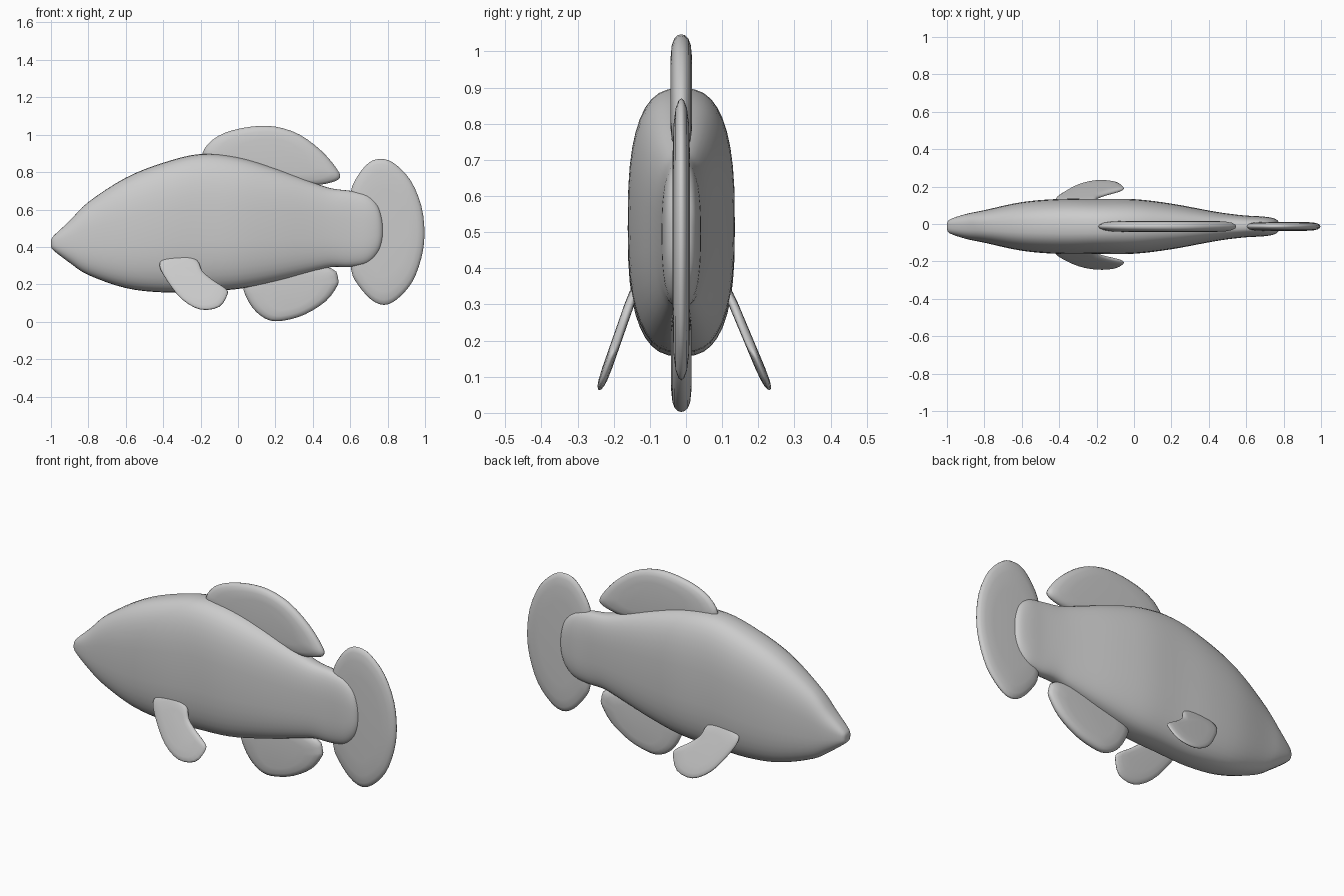
import bpy
import bmesh
from math import sin, cos, pi, copysign
from mathutils import Vector

if "Cube" in bpy.data.objects:
    bpy.data.objects.remove(bpy.data.objects["Cube"])

MID = -0.013  # y of the fish's centre plane

grey = bpy.data.materials.new("plain grey")
grey.use_nodes = True
COLOUR = (0.6, 0.6, 0.6, 1)
grey.diffuse_color = COLOUR
grey.node_tree.nodes["Principled BSDF"].inputs["Base Color"].default_value = COLOUR


def smooth_path(points, steps, closed):
    """Catmull-Rom curve through the points."""
    pts = [Vector(p) for p in points]
    n = len(pts)
    pick = (lambda i: pts[i % n]) if closed else (lambda i: pts[max(0, min(n - 1, i))])
    out = []
    for i in range(n if closed else n - 1):
        a, b, c, d = (pick(i + k) for k in (-1, 0, 1, 2))
        for s in range(steps):
            t = s / steps
            out.append(b + (c - a) * (t / 2)
                       + (a * 2 - b * 5 + c * 4 - d) * (t * t / 2)
                       + (b * 3 - a - c * 3 + d) * (t ** 3 / 2))
    if not closed:
        out.append(pts[-1])
    return out


def loft(name, rings):
    """Skin a list of equal closed rings and cap both ends."""
    bm = bmesh.new()
    loops = [[bm.verts.new(p) for p in ring] for ring in rings]
    n = len(loops[0])
    for a, b in zip(loops, loops[1:]):
        for i in range(n):
            j = (i + 1) % n
            bm.faces.new((a[i], a[j], b[j], b[i]))
    bm.faces.new(loops[0][::-1])
    bm.faces.new(loops[-1])
    bmesh.ops.recalc_face_normals(bm, faces=bm.faces)
    for face in bm.faces:
        face.smooth = True
    mesh = bpy.data.meshes.new(name)
    bm.to_mesh(mesh)
    bm.free()
    mesh.materials.append(grey)
    obj = bpy.data.objects.new(name, mesh)
    bpy.context.collection.objects.link(obj)
    return obj


def fin(name, outline, thick, place=lambda z: MID):
    """Rounded flat fin: the outline shrinks as it leaves the mid plane."""
    edge = smooth_path(outline, 3, True)
    centre = sum(edge, Vector((0, 0))) / len(edge)
    half = [(0.6, 1), (0.82, 0.88), (0.93, 0.65), (0.985, 0.32)]
    layers = half + [(1, 0)] + [(s, -h) for s, h in reversed(half)]
    rings = []
    for scale, height in layers:
        ring = [centre + (p - centre) * scale for p in edge]
        rings.append([(p.x, place(p.y) + height * thick, p.y) for p in ring])
    return loft(name, rings)


# Body: stations of x, belly height, back height, half width
stations = [
    (-1.0, 0.40, 0.435, 0.012), (-0.985, 0.38, 0.46, 0.037),
    (-0.9, 0.315, 0.54, 0.066), (-0.8, 0.25, 0.64, 0.087),
    (-0.6, 0.18, 0.77, 0.13), (-0.4, 0.157, 0.85, 0.147),
    (-0.2, 0.163, 0.897, 0.147), (0, 0.175, 0.88, 0.146),
    (0.2, 0.215, 0.82, 0.122), (0.4, 0.268, 0.745, 0.085),
    (0.5, 0.292, 0.713, 0.069), (0.6, 0.293, 0.7, 0.058),
    (0.69, 0.31, 0.68, 0.053), (0.745, 0.36, 0.63, 0.044),
    (0.77, 0.42, 0.56, 0.029), (0.776, 0.47, 0.51, 0.01),
]
SIDES = 40
POWER = 2 / 2.7
body_rings = []
for x, low, high, wide in smooth_path([Vector(s) for s in stations], 4, False):
    ring = []
    for k in range(SIDES):
        c, s = cos(2 * pi * k / SIDES), sin(2 * pi * k / SIDES)
        ring.append((x, MID + wide * copysign(abs(c) ** POWER, c),
                     (low + high) / 2 + (high - low) / 2 * copysign(abs(s) ** POWER, s)))
    body_rings.append(ring)
loft("body", body_rings)

# Fins on the centre plane
fin("dorsal_fin", [(-0.18, 0.87), (-0.16, 0.95), (-0.07, 1.01), (0.07, 1.043),
                   (0.2, 1.043), (0.33, 1.0), (0.45, 0.91), (0.53, 0.815),
                   (0.545, 0.77), (0.5, 0.745), (0.4, 0.73), (0.2, 0.74),
                   (0, 0.78)], 0.03)
fin("anal_fin", [(0.03, 0.2), (0.05, 0.12), (0.1, 0.05), (0.17, 0.007),
                 (0.25, 0.007), (0.36, 0.04), (0.47, 0.11), (0.53, 0.19),
                 (0.535, 0.23), (0.5, 0.285), (0.3, 0.32), (0.1, 0.28)], 0.028)
fin("tail_fin", [(0.6, 0.68), (0.64, 0.78), (0.7, 0.85), (0.76, 0.87),
                 (0.83, 0.85), (0.92, 0.76), (0.98, 0.62), (0.997, 0.47),
                 (0.98, 0.34), (0.93, 0.21), (0.85, 0.12), (0.78, 0.09),
                 (0.71, 0.12), (0.64, 0.2), (0.605, 0.28), (0.6, 0.48)], 0.024)

# Paired side fins, splayed outward as they go down
side_outline = [(-0.42, 0.3), (-0.38, 0.22), (-0.3, 0.12), (-0.2, 0.065),
                (-0.1, 0.08), (-0.055, 0.15), (-0.07, 0.18), (-0.13, 0.22),
                (-0.19, 0.27), (-0.22, 0.33), (-0.3, 0.36), (-0.39, 0.34)]
for name, side, slope in (("back_side_fin", 1, 0.42), ("front_side_fin", -1, 0.35)):
    fin(name, side_outline, 0.014,
        lambda z: MID + side * (0.14 + slope * (0.31 - z)))
